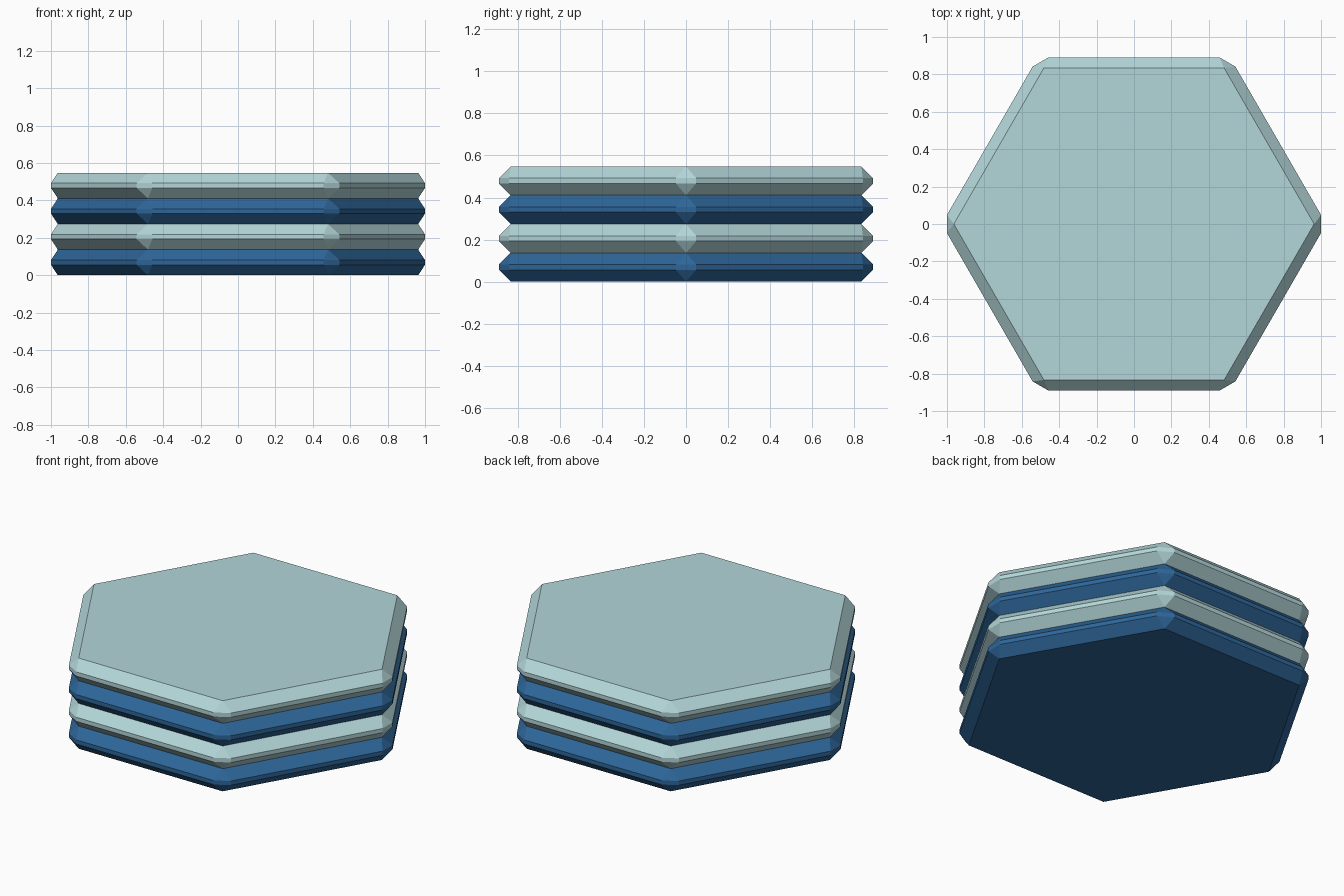
import bpy, bmesh, math

if "Cube" in bpy.data.objects:
    bpy.data.objects.remove(bpy.data.objects["Cube"])

RADIUS, BEVEL, THICK = 1.028, 0.056, 0.137


def material(name, rgb):
    mat = bpy.data.materials.new(name)
    mat.diffuse_color = (*rgb, 1)
    mat.use_nodes = True
    mat.node_tree.nodes["Principled BSDF"].inputs["Base Color"].default_value = mat.diffuse_color
    return mat


def hex_plate(name, z, mat):
    # Six-sided slab with points on the x axis and every edge chamfered
    bm = bmesh.new()
    ring = [bm.verts.new((RADIUS * math.cos(i * math.pi / 3),
                          RADIUS * math.sin(i * math.pi / 3), 0)) for i in range(6)]
    base = bm.faces.new(ring)
    ext = bmesh.ops.extrude_face_region(bm, geom=[base], use_keep_orig=True)
    top = [v for v in ext["geom"] if isinstance(v, bmesh.types.BMVert)]
    bmesh.ops.translate(bm, vec=(0, 0, THICK), verts=top)
    bmesh.ops.recalc_face_normals(bm, faces=bm.faces[:])
    bmesh.ops.bevel(bm, geom=bm.edges[:], offset=BEVEL, offset_type='OFFSET',
                    segments=1, profile=0.5, affect='EDGES')
    bmesh.ops.recalc_face_normals(bm, faces=bm.faces[:])
    mesh = bpy.data.meshes.new(name)
    bm.to_mesh(mesh)
    bm.free()
    mesh.materials.append(mat)
    obj = bpy.data.objects.new(name, mesh)
    obj.location.z = z
    bpy.context.collection.objects.link(obj)


blue = material("deep blue", (0.027, 0.133, 0.319))
pale = material("pale aqua", (0.45, 0.67, 0.69))

# Four stacked plates, alternating blue and pale from the bottom
for i in range(4):
    hex_plate(f"hex_plate_{i + 1}", i * THICK, (blue, pale)[i % 2])
